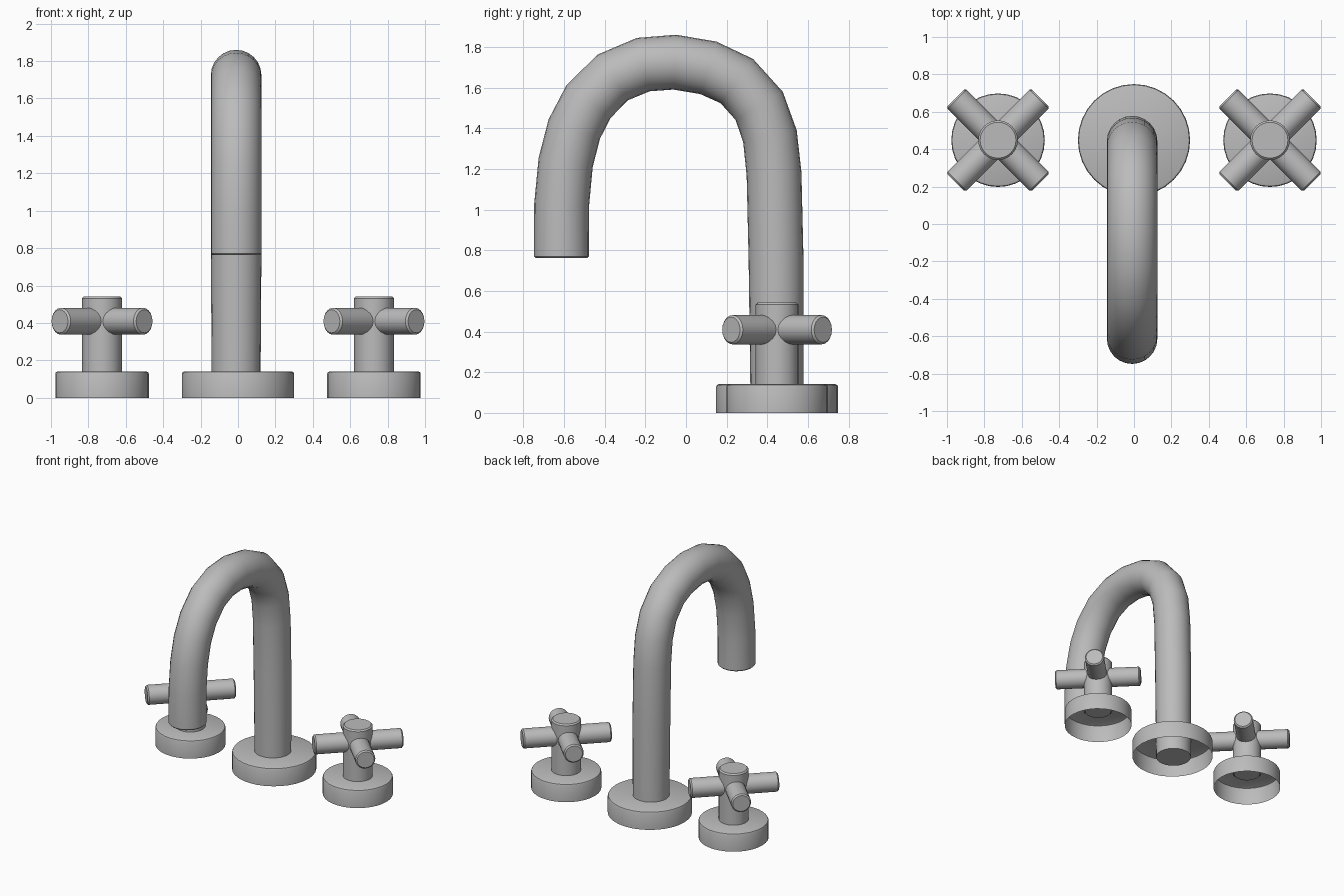
import bpy, bmesh, math
from mathutils import Vector

cube = bpy.data.objects.get("Cube")
if cube:
    bpy.data.objects.remove(cube, do_unlink=True)

metal = bpy.data.materials.new("brushed grey metal")
metal.use_nodes = True
GREY = (0.5, 0.5, 0.5, 1)
metal.diffuse_color = GREY
metal.node_tree.nodes["Principled BSDF"].inputs["Base Color"].default_value = GREY


def sweep(name, path, radii, side, sides=24, cap_start=True):
    """Round tube through path; side is a direction square to the whole path."""
    pts = [Vector(p) for p in path]
    u = Vector(side).normalized()
    bm = bmesh.new()
    rings = []
    for i, p in enumerate(pts):
        t = pts[min(i + 1, len(pts) - 1)] - p
        if 0 < i < len(pts) - 1:
            t = t.normalized() + (p - pts[i - 1]).normalized()
        elif i:
            t = p - pts[i - 1]
        v = t.normalized().cross(u)
        ring = []
        for k in range(sides):
            a = math.tau * k / sides
            ring.append(bm.verts.new(p + radii[i] * (u * math.cos(a) + v * math.sin(a))))
        rings.append(ring)
    for a, b in zip(rings, rings[1:]):
        for k in range(sides):
            n = (k + 1) % sides
            bm.faces.new((a[k], a[n], b[n], b[k]))
    bm.faces.new(rings[-1])
    if cap_start:
        bm.faces.new(rings[0][::-1])
    bmesh.ops.recalc_face_normals(bm, faces=bm.faces)
    mesh = bpy.data.meshes.new(name)
    bm.to_mesh(mesh)
    bm.free()
    mesh.materials.append(metal)
    ob = bpy.data.objects.new(name, mesh)
    bpy.context.collection.objects.link(ob)
    bpy.ops.object.select_all(action='DESELECT')
    ob.select_set(True)
    bpy.context.view_layer.objects.active = ob
    bpy.ops.object.shade_smooth_by_angle(angle=math.radians(35))
    return ob


def rod(name, start, end, r, side, sides=20, bevel=0.01):
    """Straight round bar with chamfered ends."""
    a, b = Vector(start), Vector(end)
    d = (b - a).normalized() * bevel
    return sweep(name, [a, a + d, b - d, b], [r - bevel, r, r, r - bevel], side, sides)


def flange(name, x, r):
    """Cup-shaped foot, open underneath, with a softened top edge."""
    heights = [0, 0.128, 0.137, 0.141]
    return sweep(name, [(x, Y, z) for z in heights],
                 [r, r, r - 0.004, r - 0.013], (1, 0, 0), 32, cap_start=False)


Y = 0.448

# Spout: upright pipe bending over to the front
arc = [(0.448, 0), (0.443, 0.75), (0.433, 1.175), (0.413, 1.36), (0.36, 1.51),
       (0.25, 1.632), (0.11, 1.697), (-0.055, 1.725), (-0.21, 1.713),
       (-0.36, 1.65), (-0.48, 1.53), (-0.55, 1.395), (-0.592, 1.23),
       (-0.612, 1.02), (-0.613, 0.77), (-0.613, 0.762)]
sweep("spout", [(-0.01, y, z) for y, z in arc],
      [0.13] + [0.135] * (len(arc) - 2) + [0.127], (1, 0, 0), 24)
flange("spout_base", 0, 0.30)

# Handles: foot, stem and two crossed bars on each side
for label, x in (("left", 0.727), ("right", -0.727)):
    flange(label + "_handle_base", x, 0.25)
    rod(label + "_handle_stem", (x, Y, 0.12), (x, Y, 0.542), 0.106, (1, 0, 0), 24)
    for word, s in (("first", 1), ("second", -1)):
        h = 0.226
        rod(f"{label}_handle_{word}_bar", (x - h, Y - s * h, 0.409),
            (x + h, Y + s * h, 0.409), 0.072, (0, 0, 1))
